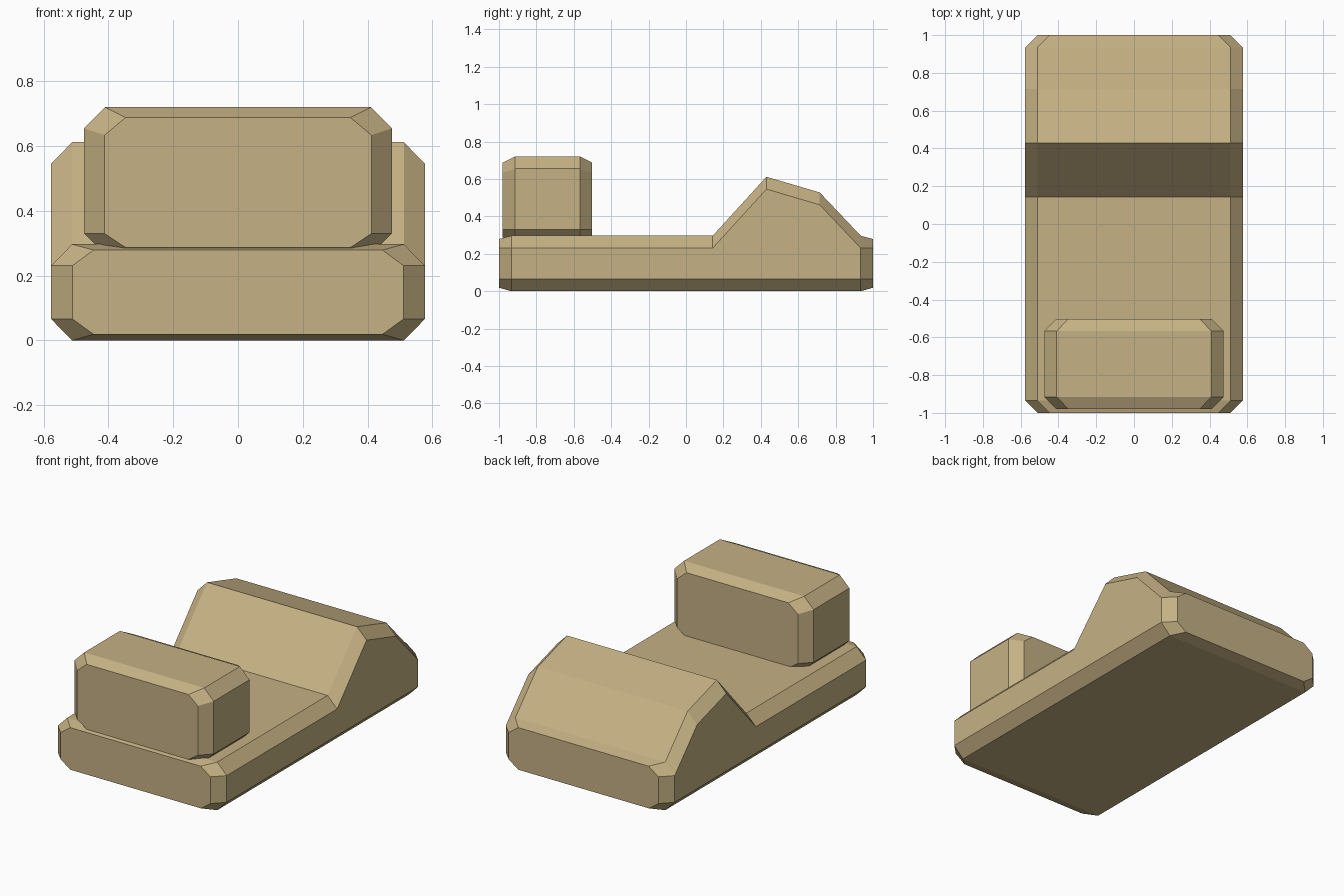
import bpy, bmesh

if "Cube" in bpy.data.objects:
    bpy.data.objects.remove(bpy.data.objects["Cube"])

mat = bpy.data.materials.new("tan_paint")
mat.diffuse_color = (0.56, 0.44, 0.23, 1)
mat.use_nodes = True
mat.node_tree.nodes["Principled BSDF"].inputs["Base Color"].default_value = mat.diffuse_color


def octagon(w, z0, a, b, z1, c=0.065):
    """Chamfered section: half width w, bottom z0, sides from a to b, top z1."""
    return [(w, a), (w, b), (w - c, z1), (c - w, z1),
            (-w, b), (-w, a), (c - w, z0), (w - c, z0)]


def loft(name, stations):
    """Skin chamfered sections along y and cap both ends."""
    bm = bmesh.new()
    rings = [[bm.verts.new((x, y, z)) for x, z in octagon(*sec)]
             for y, *sec in stations]
    for r, s in zip(rings, rings[1:]):
        for i in range(8):
            j = (i + 1) % 8
            bm.faces.new((r[i], r[j], s[j], s[i]))
    bm.faces.new(rings[0])
    bm.faces.new(rings[-1])
    bmesh.ops.recalc_face_normals(bm, faces=bm.faces)
    me = bpy.data.meshes.new(name)
    bm.to_mesh(me)
    bm.free()
    me.materials.append(mat)
    ob = bpy.data.objects.new(name, me)
    bpy.context.collection.objects.link(ob)
    return ob


# Long base slab with the raised hump toward the back
profile = [(-0.934, 0.297), (0.143, 0.297), (0.43, 0.612),
           (0.715, 0.528), (0.934, 0.297)]
body = [(y, 0.577, 0, 0.066, top - 0.066, top) for y, top in profile]
end = (0.511, 0.019, 0.066, 0.231, 0.279)
loft("base_with_hump", [(-1, *end), *body, (1, *end)])

# Chamfered block resting slightly sunk into the front of the base
full = (0.475, 0.265, 0.33, 0.655, 0.72)
cap = (0.412, 0.287, 0.33, 0.634, 0.688)
loft("front_block", [(-0.98, *cap), (-0.915, *full),
                     (-0.567, *full), (-0.502, *cap)])
